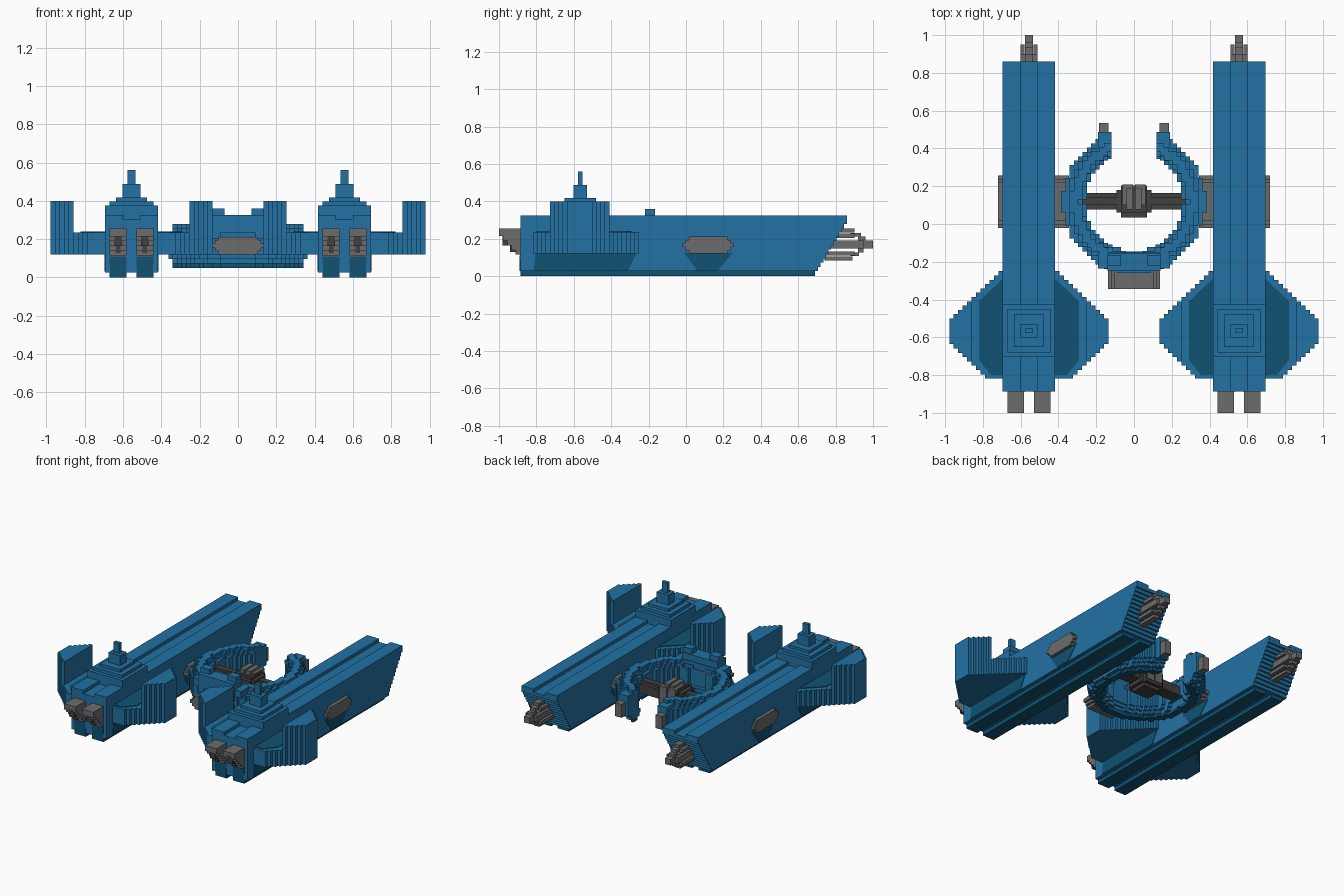
import bpy, bmesh, math

if "Cube" in bpy.data.objects:
    bpy.data.objects.remove(bpy.data.objects["Cube"])

V = 2 / 88          # block size
HX = 0.556          # hull centre line


def material(name, rgb):
    m = bpy.data.materials.new(name)
    m.diffuse_color = (*rgb, 1)
    m.use_nodes = True
    m.node_tree.nodes["Principled BSDF"].inputs["Base Color"].default_value = m.diffuse_color
    return m


BLUE = material("blue", (0.016, 0.165, 0.37))
TEAL = material("dark teal", (0.005, 0.085, 0.17))
GREY = material("grey", (0.15, 0.15, 0.155))
DARK = material("dark grey", (0.055, 0.053, 0.051))


def finish(name, bm, mat):
    bmesh.ops.recalc_face_normals(bm, faces=bm.faces)
    me = bpy.data.meshes.new(name)
    bm.to_mesh(me)
    bm.free()
    me.materials.append(mat)
    ob = bpy.data.objects.new(name, me)
    bpy.context.collection.objects.link(ob)
    return ob


def add_prism(bm, pts, a, b, axis):
    """Extrude a 2D outline from a to b along the axis."""
    def pos(p, t):
        return {"x": (t, p[0], p[1]), "y": (p[0], t, p[1]), "z": (p[0], p[1], t)}[axis]
    lo = [bm.verts.new(pos(p, a)) for p in pts]
    hi = [bm.verts.new(pos(p, b)) for p in pts]
    bm.faces.new(lo)
    bm.faces.new(hi)
    n = len(pts)
    for i in range(n):
        j = (i + 1) % n
        bm.faces.new((lo[i], lo[j], hi[j], hi[i]))


def prism(name, mat, pts, spans, axis):
    bm = bmesh.new()
    for a, b in spans:
        add_prism(bm, pts, a, b, axis)
    return finish(name, bm, mat)


def boxes(name, mat, items):
    bm = bmesh.new()
    for x0, x1, y0, y1, z0, z1 in items:
        add_prism(bm, [(x0, y0), (x1, y0), (x1, y1), (x0, y1)], z0, z1, "z")
    return finish(name, bm, mat)


def both(x0, x1, *rest):
    return [(x0, x1, *rest), (-x1, -x0, *rest)]


def snap(v):
    return round(v / V) * V


def lozenge(c, hw, z0, z1, cut):
    """Flat bar outline with stepped ends."""
    a, b = c - hw, c + hw
    h = cut / 2
    return [(a + cut, z0), (b - cut, z0), (b - cut, z0 + h), (b - h, z0 + h), (b - h, z0 + cut),
            (b, z0 + cut), (b, z1 - cut), (b - h, z1 - cut), (b - h, z1 - h), (b - cut, z1 - h),
            (b - cut, z1), (a + cut, z1), (a + cut, z1 - h), (a + h, z1 - h), (a + h, z1 - cut),
            (a, z1 - cut), (a, z0 + cut), (a + h, z0 + cut), (a + h, z0 + h), (a + cut, z0 + h)]


def hull_outline(z0, z1):
    """Side outline with a stair-stepped, overhanging stern."""
    pts = [(-0.886, z1), (-0.886, z0)]
    n = max(1, round((z1 - z0) / V))
    h = (z1 - z0) / n
    for i in range(n):
        y = 0.69 + 0.17 * min(1, (z0 + i * h) / 0.28)
        pts += [(y, z0 + i * h), (y, z0 + (i + 1) * h)]
    return pts


def build_hull(s):
    side = "right" if s > 0 else "left"
    obs = []

    # long body: two rails around a sunken core, and two keels below
    obs.append(prism("hull_rails_" + side, BLUE, hull_outline(0.027, 0.325),
                     [(-0.139, -0.045), (0.045, 0.139)], "x"))
    obs.append(prism("hull_core_" + side, BLUE, hull_outline(0.027, 0.302), [(-0.045, 0.045)], "x"))
    obs.append(prism("keels_" + side, TEAL, [(-0.886, 0), (0.69, 0), (0.69, 0.027), (-0.886, 0.027)],
                     [(-0.115, -0.025), (0.025, 0.115)], "x"))

    # stepped command tower
    steps = [(0.139, 0.14, 0.30, 0.375), (0.115, 0.115, 0.375, 0.397), (0.08, 0.085, 0.397, 0.417),
             (0.046, 0.036, 0.417, 0.488), (0.022, 0.012, 0.488, 0.56)]
    obs.append(boxes("tower_" + side, BLUE,
                     [(-w, w, -0.565 - d, -0.565 + d, a, b) for w, d, a, b in steps]))

    # side wings: flat arm with a tall outer shield, stepped in plan
    wing = []
    for i in range(12):
        u = 0.139 + i * (0.422 - 0.139) / 12
        u1 = u + (0.422 - 0.139) / 12
        um = (u + u1) / 2
        yb = snap(-0.257 - 0.9 * (um - 0.15))
        yf = snap(-0.81 + max(0, um - 0.24))
        wing += both(u, u1, yf, yb, 0.12, 0.40 if um > 0.31 else 0.235)
    obs.append(boxes("wings_" + side, BLUE, wing))

    # dark panels on the wing arms, hull flanks and bow
    bm = bmesh.new()
    arm = [(0.139, -0.29), (0.265, -0.41), (0.265, -0.72), (0.20, -0.80), (0.139, -0.80)]
    flank = [(-0.815, 0.03), (-0.31, 0.03), (-0.265, 0.12), (-0.805, 0.12)]
    under_pod = [(0.06, 0.03), (0.17, 0.03), (0.25, 0.125), (-0.01, 0.125)]
    for m in (1, -1):
        add_prism(bm, [(m * x, y) for x, y in arm], 0.235, 0.239, "z")
        for pts in (flank, under_pod):
            add_prism(bm, pts, m * 0.139, m * 0.142, "x")
        add_prism(bm, [(m * 0.028, 0.027), (m * 0.112, 0.027), (m * 0.115, 0.11), (m * 0.025, 0.11)],
                  -0.886, -0.889, "y")
    obs.append(finish("dark_panels_" + side, bm, TEAL))

    # bow guns with stepped undersides and dark muzzles
    gun = [(-0.88, 0.255), (-1.0, 0.255), (-1.0, 0.215)]
    for i in range(5):
        y, z = -0.978 + i * 0.0225, 0.215 - i * 0.025
        gun += [(y, z), (y, z - 0.025)]
    gun.append((-0.88, 0.09))
    obs.append(prism("bow_guns_" + side, GREY, gun, [(-0.115, -0.026), (0.026, 0.115)], "x"))
    obs.append(boxes("muzzles_" + side, DARK,
                     both(0.047, 0.094, -1.0, -0.98, 0.216, 0.234)
                     + both(0.05, 0.09, -0.982, -0.95, 0.165, 0.216)
                     + both(0.058, 0.082, -0.94, -0.90, 0.13, 0.17)))

    # stern engine: core rod with four inward-stepping prongs
    eng = [(-0.022, 0.022, 0.75, 1.0, 0.148, 0.19)]
    for y0, y1, d in ((0.74, 0.90, 0.085), (0.88, 0.935, 0.062), (0.92, 0.96, 0.042)):
        eng += [(-0.022, 0.022, y0, y1, 0.169 + d - 0.02, 0.169 + d),
                (-0.022, 0.022, y0, y1 - 0.01, 0.169 - d, 0.169 - d + 0.02)]
    eng += both(0.025, 0.046, 0.74, 0.95, 0.148, 0.19)
    eng += both(0.022, 0.046, 0.74, 0.90, 0.205, 0.228) + both(0.022, 0.046, 0.74, 0.90, 0.11, 0.133)
    obs.append(boxes("engine_" + side, GREY, eng))

    for ob in obs:
        ob.location.x = s * HX

    # grey cross strut from the ring through the hull
    prism("strut_" + side, GREY, lozenge(0.118, 0.138, 0.12, 0.212, 0.035), [(s * 0.345, s * 0.72)], "x")


for s in (1, -1):
    build_hull(s)

# open central ring, stacked in block layers
CY = 0.118
ring_blue, ring_low = [], []
layers = [(0.05, 0.072, 0.285, 0.33), (0.072, 0.095, 0.275, 0.35), (0.095, 0.12, 0.268, 0.362),
          (0.12, 0.235, 0.262, 0.378), (0.235, 0.258, 0.275, 0.352), (0.258, 0.28, 0.285, 0.335)]
for z0, z1, ri, ro in layers:
    n = round(2 * ro / V)
    h = 2 * ro / n
    for i in range(n):
        dy = -ro + (i + 0.5) * h
        xo = snap(math.sqrt(ro * ro - dy * dy))
        xi = snap(math.sqrt(max(0, ri * ri - dy * dy)))
        if dy > 0:
            xi = max(xi, 0.118)
        if xo > xi:
            row = both(xi, xo, CY + dy - h / 2, CY + dy + h / 2, z0, z1)
            (ring_low if z0 < 0.06 else ring_blue).extend(row)
boxes("ring", BLUE, ring_blue)
boxes("ring_base", TEAL, ring_low)

# raised bridge on the ring's front, and its grey nose
boxes("bridge", BLUE, [(-0.19, 0.19, -0.235, -0.15, 0.23, 0.28), (-0.14, 0.14, -0.25, -0.155, 0.20, 0.325),
                       (-0.14, -0.07, -0.22, -0.165, 0.32, 0.36), (0.07, 0.14, -0.22, -0.165, 0.32, 0.36)])
prism("nose", GREY, lozenge(0, 0.138, 0.12, 0.212, 0.035), [(-0.345, -0.20)], "y")

# ring tips: raised blue ends with small grey thrusters
boxes("ring_tips", BLUE, both(0.118, 0.19, 0.38, 0.487, 0.11, 0.26))
boxes("tip_thrusters", GREY, both(0.135, 0.185, 0.48, 0.535, 0.12, 0.215))

# dark crossbar and stepped hub inside the ring
boxes("crossbar", DARK, [(-0.28, 0.28, 0.077, 0.165, 0.125, 0.19), (-0.28, 0.28, 0.1, 0.142, 0.19, 0.208)])
boxes("hub", DARK, [(-0.092, 0.092, 0.06, 0.18, 0.10, 0.215), (-0.07, 0.07, 0.035, 0.205, 0.10, 0.215),
                    (-0.065, 0.065, 0.06, 0.18, 0.078, 0.235)])
boxes("hub_core", GREY, both(0.006, 0.062, 0.10, 0.21, 0.12, 0.245)
      + both(0.006, 0.04, 0.078, 0.19, 0.2, 0.262))
